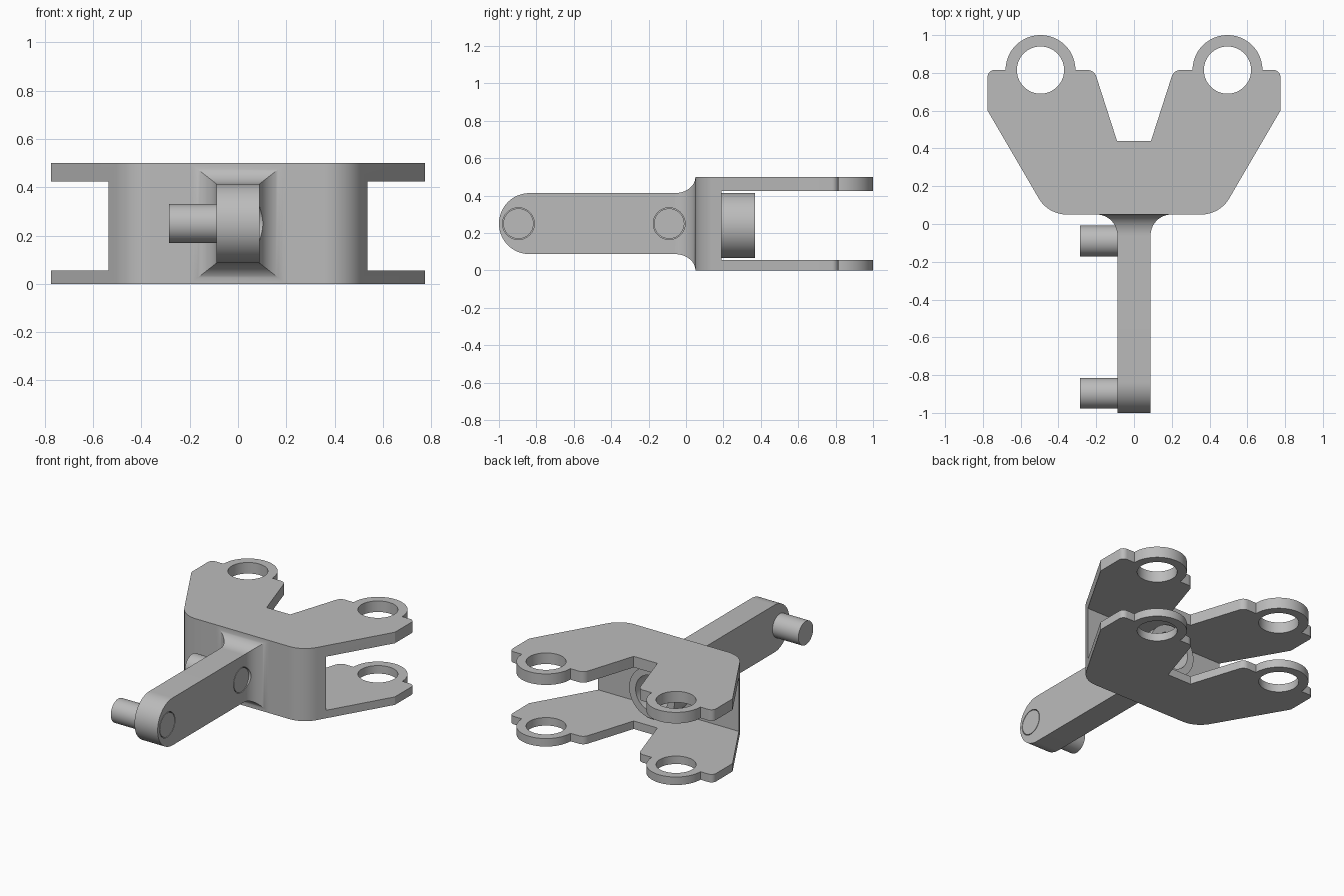
import bpy, bmesh
from math import sin, cos, pi, radians
from mathutils import Vector, Matrix

cube = bpy.data.objects.get("Cube")
if cube:
    bpy.data.objects.remove(cube)

grey = bpy.data.materials.new("plain_grey")
grey.use_nodes = True
grey.diffuse_color = (0.5, 0.5, 0.5, 1)
grey.node_tree.nodes["Principled BSDF"].inputs["Base Color"].default_value = (0.5, 0.5, 0.5, 1)


def make(name, bm):
    bmesh.ops.recalc_face_normals(bm, faces=bm.faces)
    mesh = bpy.data.meshes.new(name)
    bm.to_mesh(mesh)
    bm.free()
    mesh.materials.append(grey)
    obj = bpy.data.objects.new(name, mesh)
    bpy.context.collection.objects.link(obj)
    return obj


def loft(name, rings):
    """Skin a list of equal-length rings and cap both ends."""
    bm = bmesh.new()
    loops = [[bm.verts.new(p) for p in ring] for ring in rings]
    for a, b in zip(loops, loops[1:]):
        for i in range(len(a)):
            j = (i + 1) % len(a)
            bm.faces.new((a[i], a[j], b[j], b[i]))
    bm.faces.new(loops[0])
    bm.faces.new(loops[-1])
    return make(name, bm)


def cylinder(name, axis, start, end, radius):
    """Cylinder along one axis, running from start to the end coordinate."""
    start = Vector(start)
    length = end - start["xyz".index(axis)]
    centre = start.copy()
    centre["xyz".index(axis)] += length / 2
    turn = {"x": Matrix.Rotation(pi / 2, 4, "Y"), "y": Matrix.Rotation(pi / 2, 4, "X"),
            "z": Matrix.Identity(4)}[axis]
    bm = bmesh.new()
    bmesh.ops.create_cone(bm, cap_ends=True, segments=64, radius1=radius, radius2=radius,
                          depth=abs(length), matrix=Matrix.Translation(centre) @ turn)
    return make(name, bm)


def box(name, lo, hi):
    bm = bmesh.new()
    bmesh.ops.create_cube(bm, size=1)
    lo, hi = Vector(lo), Vector(hi)
    for v in bm.verts:
        v.co = (lo + hi) / 2 + Vector(a * b for a, b in zip(v.co, hi - lo))
    return make(name, bm)


def cut(target, cutter):
    mod = target.modifiers.new("cut", "BOOLEAN")
    mod.operation = "DIFFERENCE"
    mod.solver = "EXACT"
    mod.object = cutter
    cutter.hide_render = True
    bpy.context.view_layer.objects.active = target
    bpy.ops.object.modifier_apply(modifier=mod.name)
    bpy.data.objects.remove(cutter)


def arc(cx, cy, r, a0, a1, n=12):
    return [(cx + r * cos(radians(a0 + (a1 - a0) * i / n)),
             cy + r * sin(radians(a0 + (a1 - a0) * i / n))) for i in range(n + 1)]


# Forked yoke outline: right half, then its mirror
half = arc(0.355, 0.223, 0.173, -90, -30)
half += [(0.775, 0.6)]
half += arc(0.74, 0.78, 0.035, 0, 90, 6)
half += arc(0.495, 0.815, 0.185, 0, 180, 40)
half += arc(0.245, 0.768, 0.047, 90, 161, 8)
half += [(0.09, 0.44)]
outline = half + [(-x, y) for x, y in reversed(half)]
yoke = loft("yoke", [[(x, y, z) for x, y in outline] for z in (0, 0.5)])

# Slot between the two fork plates, leaving the front wall
cut(yoke, box("slot_cutter", (-1, 0.19, 0.055), (1, 1.2, 0.424)))
for side in (-1, 1):
    cut(yoke, cylinder("ear_cutter", "z", (side * 0.495, 0.815, -0.1), 0.6, 0.125))

# Hollow boss on the back of the wall
boss = cylinder("socket_boss", "y", (0, 0.18, 0.24), 0.37, 0.174)
cut(boss, cylinder("socket_cutter", "y", (0, 0.195, 0.24), 0.5, 0.125))

# Arm with a rounded tip
tip = [(y, z) for y, z in arc(-0.837, 0.25, 0.163, 90, 270, 32)]
side_profile = tip + [(-0.06, 0.087), (-0.06, 0.413)]
arm = loft("arm", [[(x, y, z) for y, z in side_profile] for x in (-0.088, 0.088)])

# Flared root blending the arm into the wall
rings = []
for i in range(17):
    t = pi / 2 * i / 16
    y = -0.06 + 0.11 * sin(t)
    w = 0.088 + 0.11 * (1 - cos(t))
    h = 0.163 + 0.086 * (1 - cos(t))
    rings.append([(sx * w, y, 0.25 + sz * h)
                  for sx, sz in ((-1, -1), (1, -1), (1, 1), (-1, 1))])
root = loft("arm_root", rings)

# Pins seated in slightly oversized holes
pins = []
for name, y in (("front_pin", -0.896), ("rear_pin", -0.09)):
    for part in (arm, root) if name == "rear_pin" else (arm,):
        cut(part, cylinder("pin_cutter", "x", (0.06, y, 0.25), 0.3, 0.085))
    pins.append(cylinder(name, "x", (-0.285, y, 0.25), 0.088, 0.081))

# Smooth rounded surfaces, keep edges crisp
bpy.ops.object.select_all(action="DESELECT")
for obj in [yoke, boss, arm, root] + pins:
    obj.select_set(True)
bpy.context.view_layer.objects.active = yoke
bpy.ops.object.shade_smooth_by_angle(angle=radians(25))
